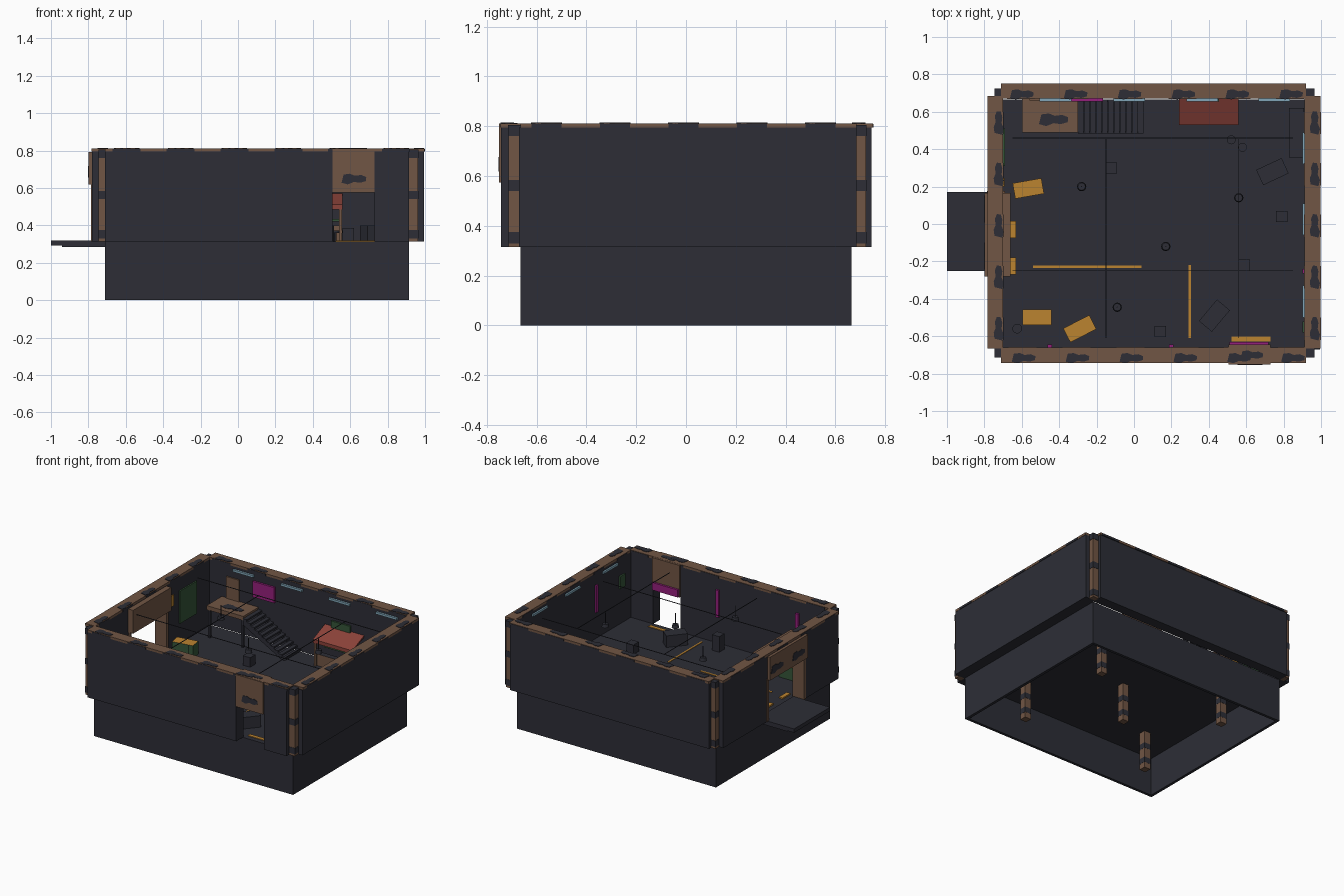
import bpy, bmesh, math
from mathutils import Matrix, Vector

if "Cube" in bpy.data.objects:
    bpy.data.objects.remove(bpy.data.objects["Cube"])

def mat(name, r, g, b):
    m = bpy.data.materials.new(name)
    m.diffuse_color = (r, g, b, 1)
    m.use_nodes = True
    m.node_tree.nodes["Principled BSDF"].inputs["Base Color"].default_value = m.diffuse_color
    return m

DARK = mat("dark metal", .026, .027, .037)
RUST = mat("rust brown", .165, .092, .058)
BLUE = mat("lamp blue", .22, .38, .48)
YEL = mat("hazard yellow", .50, .23, .03)
GRN = mat("panel green", .035, .09, .04)
RED = mat("awning red", .26, .055, .042)
MAG = mat("neon magenta", .30, .014, .20)

def finish(bm, name, *mats):
    bmesh.ops.recalc_face_normals(bm, faces=bm.faces)
    me = bpy.data.meshes.new(name)
    bm.to_mesh(me)
    bm.free()
    for m in mats:
        me.materials.append(m)
    ob = bpy.data.objects.new(name, me)
    bpy.context.collection.objects.link(ob)
    return ob

def box(name, x0, x1, y0, y1, z0, z1, m, rot=0, top=None):
    """Box by its limits, turned about its own centre; top = other colour for the top face."""
    bm = bmesh.new()
    bmesh.ops.create_cube(bm, size=1)
    M = (Matrix.Translation(((x0+x1)/2, (y0+y1)/2, (z0+z1)/2)) @ Matrix.Rotation(math.radians(rot), 4, 'Z')
         @ Matrix.Diagonal((x1-x0, y1-y0, z1-z0, 1)))
    bmesh.ops.transform(bm, matrix=M, verts=bm.verts)
    if top:
        bm.normal_update()
        for f in bm.faces:
            f.material_index = int(f.normal.z > .9)
    return finish(bm, name, m, *([top] if top else []))

def cyl(name, x, y, z0, z1, r, m, r2=None, n=12):
    bm = bmesh.new()
    bmesh.ops.create_cone(bm, cap_ends=True, segments=n, radius1=r, radius2=r if r2 is None else r2,
                          depth=z1-z0, matrix=Matrix.Translation((x, y, (z0+z1)/2)))
    return finish(bm, name, m)

BLOB = [(-.06, -.02), (-.05, .02), (-.02, .024), (.005, .014), (.035, .018), (.06, .008),
        (.058, -.012), (.03, -.02), (0, -.016), (-.03, -.028)]

def blob(name, origin, u, v, s=1):
    """Thin dark stain plate lying in the plane of u and v."""
    bm = bmesh.new()
    u, v, o = Vector(u), Vector(v), Vector(origin)
    n = u.cross(v) * .003
    f = bm.faces.new([bm.verts.new(o - n + u*a*s + v*b*s) for a, b in BLOB])
    for vert in [g for g in bmesh.ops.extrude_face_region(bm, geom=[f])['geom']
                 if isinstance(g, bmesh.types.BMVert)]:
        vert.co += 2*n
    return finish(bm, name, DARK)

# hollow foundation skirt and floor slab
X0, X1, Y = -.71, .915, .665
for s in (-1, 1):
    box("foundation_side", X0, X1, s*Y, s*(Y-.02), 0, .285, DARK)
for x in (X0, X1-.02):
    box("foundation_end", x, x+.02, -Y, Y, 0, .285, DARK)
box("floor", X0, X1, -Y, Y, .28, .315, DARK)

# rusty pillars below the floor
for x, y in [(.6, .38), (.6, -.41), (-.44, .38), (-.44, -.41), (.08, -.015)]:
    box("foundation_pillar", x-.025, x+.025, y-.025, y+.025, 0, .28, RUST)
    for z in (.04, .15):
        box("pillar_stain", x-.026, x+.026, y-.026, y+.026, z, z+.04, DARK)

# walls with doorways
B, T, C = .315, .795, .812
box("back_wall", -.71, .915, .67, .745, B, T, DARK)
box("right_wall", .912, .995, -.67, .685, B, T, DARK)
box("front_wall_left", -.71, .505, -.742, -.66, B, T, DARK)
box("front_wall_right", .73, .915, -.742, -.66, B, T, DARK)
box("front_wall_header", .505, .73, -.742, -.66, .575, T, DARK)
box("left_wall_front", -.78, -.70, -.665, -.26, B, T, DARK)
box("left_wall_back", -.78, -.70, .17, .68, B, T, DARK)
box("left_wall_header", -.78, -.70, -.26, .17, .62, T, DARK)

# rust caps on the walls, broken by dark stains
for y0, y1, xs, o in [(.67, .75, -.62, .695), (-.742, -.66, -.61, -.715)]:
    box("wall_cap", -.71, .92, y0, y1, T, C, RUST)
    for i in range(6):
        x = xs + .288*i
        blob("cap_stain", (x+.02, o, C), (1, 0, 0), (0, 1, 0), 1.05)
        box("cap_edge_stain", x-.06, x+.09, y0-.002, y1+.002, T, C-.003, DARK)
for x0, x1, o in [(-.782, -.70, -.725), (.912, .997, .965)]:
    box("wall_cap", x0, x1, -.665, .685, T, C, RUST)
    for i in range(5):
        y = -.56 + .275*i
        blob("cap_stain", (o, y, C), (0, 1, 0), (-1, 0, 0), 1.05)
        box("cap_edge_stain", x0-.002, x1+.002, y-.06, y+.06, T, C-.003, DARK)

# corner posts
for x0, x1 in [(-.745, -.705), (.912, .962)]:
    for y0, y1 in [(-.712, -.662), (.672, .722)]:
        box("corner_post", x0, x1, y0, y1, B, .80, RUST, top=DARK)
        for z in (.33, .54, .76):
            box("post_stain", x0-.002, x1+.002, y0-.002, y1+.002, z, z+.045, DARK)

# front door lintel, neon sign and threshold
box("front_lintel", .505, .73, -.75, -.645, .575, .811, RUST)
blob("front_lintel_stain", (.62, -.75, .65), (1, 0, 0), (0, 0, 1), 1.1)
blob("front_lintel_top_stain", (.63, -.70, .811), (1, 0, 0), (0, 1, 0), 1)
box("front_neon_sign", .51, .72, -.645, -.63, .58, .635, MAG)
box("front_threshold", .52, .73, -.628, -.602, .315, .32, YEL)

# left door frame, threshold strips and loading platform
box("left_lintel", -.80, -.66, -.28, .165, .62, .792, RUST)
for y in (-.17, .08):
    blob("left_lintel_stain", (-.80, y, .69), (0, -1, 0), (0, 0, 1), 1.2)
    blob("left_lintel_top_stain", (-.73, y, .792), (0, 1, 0), (-1, 0, 0), 1)
for y in (-.275, .155):
    box("left_door_jamb", -.785, -.69, y, y+.022, B, .63, RUST)
for y in (-.27, -.075):
    box("left_threshold", -.662, -.632, y, y+.09, .315, .325, YEL)
box("loading_platform", -1, -.70, -.25, .17, .292, .32, DARK)
box("platform_support", -.94, -.70, -.245, .165, .284, .295, DARK)

# mezzanine, its door and the stairs
box("mezzanine", -.60, -.30, .49, .668, .52, .55, RUST)
blob("mezzanine_stain", (-.43, .56, .55), (1, 0, 0), (0, 1, 0), 1.3)
box("mezzanine_door", -.56, -.455, .66, .672, .55, .71, RUST)
for x in (-.59, -.32):
    box("mezzanine_leg", x, x+.015, .495, .51, .315, .52, DARK)
N = 11
for i in range(N):
    x, z = -.30 + .032*i, .535 - .02*i
    box("stair_step", x, x+.03, .485, .665, z-.012, z, DARK)
for y in (.485, .655):
    bm = bmesh.new()
    vs = [bm.verts.new((a, y+b, c)) for b in (0, .01) for a, c in
          [(-.30, .54), (.05, .32), (.02, .315), (-.30, .49)]]
    bm.faces.new(vs[:4]); bm.faces.new(vs[4:])
    for k in range(4):
        bm.faces.new((vs[k], vs[(k+1) % 4], vs[4+(k+1) % 4], vs[4+k]))
    finish(bm, "stair_stringer", DARK)

# market stall with sloping awning, counter, sign and stools
bm = bmesh.new()
bmesh.ops.create_cube(bm, size=1, matrix=Matrix.Translation((.40, .60, .535)) @ Matrix.Diagonal((.32, .14, .012, 1)))
for v in bm.verts:
    v.co.z += (v.co.y-.60)*.42
finish(bm, "stall_awning", RED)
box("awning_valance", .24, .56, .53, .536, .485, .508, RED)
box("stall_counter", .25, .55, .55, .59, .315, .40, RUST, top=DARK)
box("stall_shelf", .26, .54, .63, .668, .42, .435, GRN)
box("stall_sign", .30, .455, .655, .668, .565, .615, GRN)
for x in (.245, .54):
    box("stall_post", x, x+.015, .535, .55, .315, .50, RUST)
for x, y in [(.52, .45), (.58, .41)]:
    cyl("stool_leg", x, y, .315, .36, .006, DARK)
    cyl("stool_seat", x, y, .36, .372, .024, DARK)

# wall panels and neon bars
box("neon_panel", -.34, -.165, .655, .671, .62, .735, MAG)
box("green_board", -.702, -.69, .31, .51, .46, .70, GRN)
box("yellow_notice", -.702, -.692, .20, .245, .62, .70, YEL)
box("green_notice", .90, .913, -.58, -.52, .58, .67, GRN)
for x in (-.45, .20):
    box("neon_bar", x-.012, x+.012, -.661, -.645, .51, .71, MAG)
box("neon_bar", .90, .913, -.265, -.24, .51, .71, MAG)

# strip lamps on the back and right walls
for x in (-.505, -.11, .28, .665):
    box("strip_lamp", x, x+.17, .655, .672, .762, .778, BLUE)
for y in (-.50, -.06, .32):
    box("strip_lamp", .90, .914, y, y+.17, .762, .778, BLUE)

# hazard lines on the floor
box("hazard_line", -.54, .04, -.235, -.222, .315, .319, YEL)
box("hazard_line", .292, .304, -.61, -.22, .315, .319, YEL)

# containers, crates and barrel
for x, y, r in [(-.565, .19, 10), (-.518, -.498, 0), (-.29, -.56, 27)]:
    box("container", x-.078, x+.078, y-.042, y+.042, .315, .41, GRN, r, YEL)
for x, y, r in [(.74, .28, 25), (.43, -.49, 50)]:
    box("floor_cabinet", x-.075, x+.075, y-.045, y+.045, .315, .40, DARK, r)
for x, y, h in [(-.12, .30, .07), (.59, -.22, .07), (.79, .04, .07), (.14, -.575, .115)]:
    box("crate", x-.03, x+.03, y-.03, y+.03, .315, .315+h, DARK)
cyl("barrel", -.625, -.56, .315, .40, .026, DARK)
box("corner_bench", .83, .91, .355, .62, .315, .35, DARK)

# overhead cables and hanging lamps
for y in (.46, -.25):
    box("overhead_cable", -.65, .85, y-.002, y+.002, .75, .754, DARK)
for x in (-.15, .56):
    box("overhead_cable", x-.002, x+.002, -.61, .46, .755, .759, DARK)
for x, y in [(-.28, .20), (.17, -.12), (-.09, -.445), (.56, .14)]:
    cyl("hanging_lamp", x, y, .645, .67, .025, DARK, .02)
    cyl("lamp_cable", x, y, .67, .75, .003, DARK, n=6)
